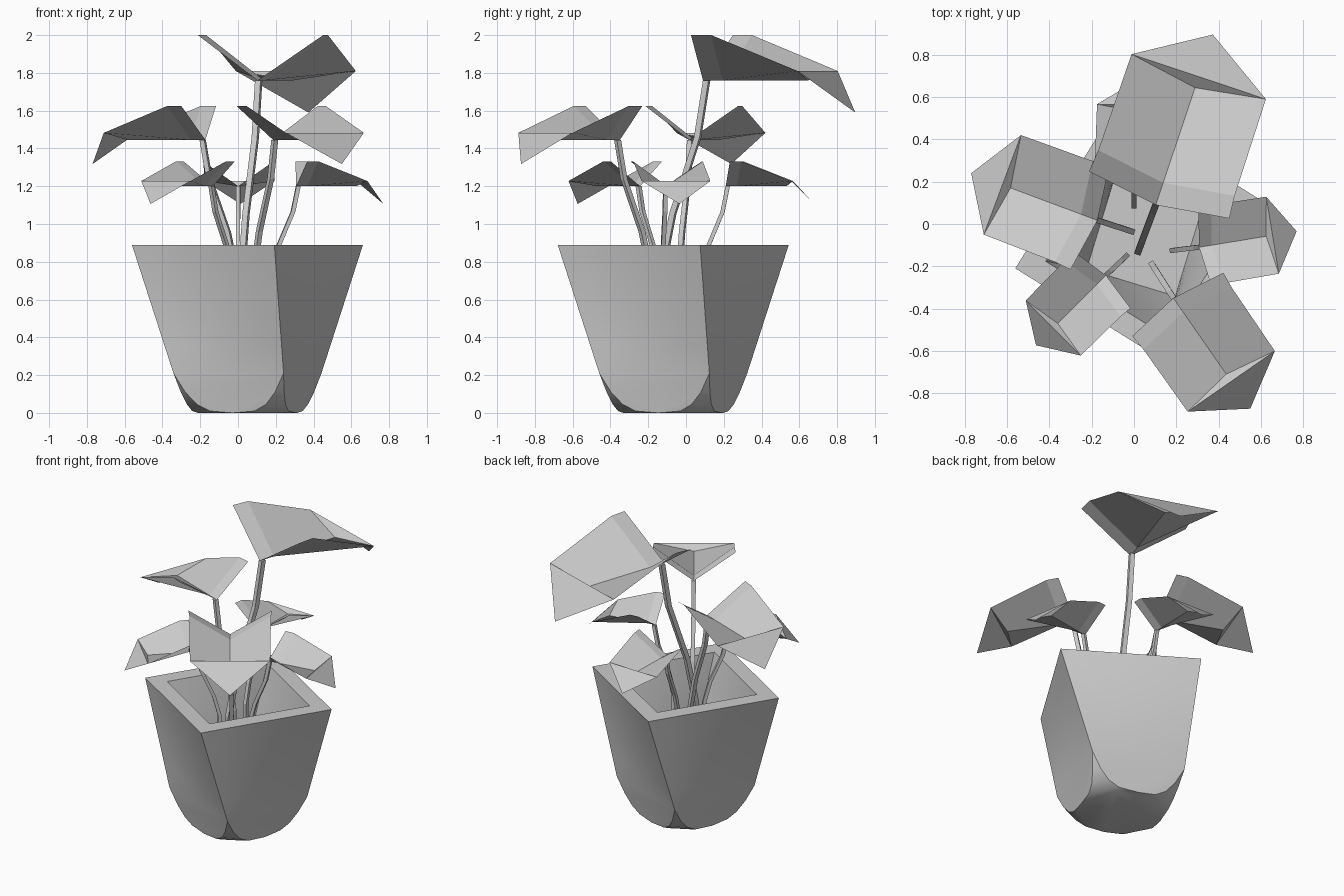
import bpy, bmesh, math
from mathutils import Vector

if "Cube" in bpy.data.objects:
    bpy.data.objects.remove(bpy.data.objects["Cube"])

CX, CY = 0.05, -0.0675   # pot axis


def finish(bm, name):
    bmesh.ops.recalc_face_normals(bm, faces=bm.faces)
    me = bpy.data.meshes.new(name)
    bm.to_mesh(me)
    bm.free()
    ob = bpy.data.objects.new(name, me)
    bpy.context.collection.objects.link(ob)
    return ob


def polar(r, deg, z):
    a = math.radians(deg)
    return Vector((CX + r * math.cos(a), CY + r * math.sin(a), z))


def square(bm, r, twist, z):
    return [bm.verts.new(polar(r, twist + 90 * i, z)) for i in range(4)]


def skin(bm, a, b):
    n = len(a)
    for i in range(n):
        bm.faces.new((a[i], a[(i + 1) % n], b[(i + 1) % n], b[i]))


# Pot foot: square corners rounding off into a circle
bm = bmesh.new()
square(bm, 0.436, 26, 0.21)
for r, spread, twist, z in ((0.382, 4, 26.5, 0.11), (0.335, 10, 27, 0.045), (0.295, 20, 27.5, 0.01)):
    for i in range(4):
        for s in (-1, 1):
            bm.verts.new(polar(r, twist + 90 * i + s * spread, z))
for i in range(12):
    bm.verts.new(polar(0.27, 28 + 15 + 30 * i, 0))
bmesh.ops.convex_hull(bm, input=bm.verts)
lid = [f for f in bm.faces if all(v.co.z > 0.2 for v in f.verts)]
lid_edges = [e for e in bm.edges if len(e.link_faces) == 2 and all(f in lid for f in e.link_faces)]
bmesh.ops.delete(bm, geom=lid, context='FACES_ONLY')
bmesh.ops.delete(bm, geom=lid_edges, context='EDGES')

# Pot body: straight-ruled twisted sides from the foot to the rim
CUTS, ROWS = 8, 5
bmesh.ops.subdivide_edges(bm, edges=[e for e in bm.edges if e.is_boundary], cuts=CUTS - 1)
ring = sorted([v for v in bm.verts if v.co.z > 0.2],
              key=lambda v: (math.atan2(v.co.y - CY, v.co.x - CX) - math.radians(25)) % (2 * math.pi))
low = [v.co.copy() for v in ring]
corner = [polar(0.628, 13.1 + 90 * i, 0.89) for i in range(4)]
high = [corner[i // CUTS].lerp(corner[(i // CUTS + 1) % 4], (i % CUTS) / CUTS) for i in range(4 * CUTS)]
for k in range(1, ROWS + 1):
    new = [bm.verts.new(p.lerp(q, k / ROWS)) for p, q in zip(low, high)]
    skin(bm, ring, new)
    ring = new

# Rim, inner walls and floor
inner = [polar(0.48, 13.1 + 90 * i, 0.89) for i in range(4)]
base = [polar(0.31, 28 + 90 * i, 0.25) for i in range(4)]


def along(c):
    return [c[i // CUTS].lerp(c[(i // CUTS + 1) % 4], (i % CUTS) / CUTS) for i in range(4 * CUTS)]


for k in range(ROWS + 1):
    new = [bm.verts.new(p.lerp(q, k / ROWS)) for p, q in zip(along(inner), along(base))]
    skin(bm, ring, new)
    ring = new
bm.faces.new(ring)
pot = finish(bm, "pot")
bpy.context.view_layer.objects.active = pot
pot.select_set(True)
bpy.ops.object.shade_smooth_by_angle(angle=math.radians(20))

# Leaf shape: along the midrib, sideways, up (right half, full size)
MID = [(0, 0), (0.11, 0), (0.585, 0)]
SIDE = [(0.05, 0.35, 0.24), (0.16, 0.34, 0.24), (0.64, 0.335, 0.05)]
TIP = (0.85, 0, -0.17)


def heading(deg):
    a = math.radians(deg)
    return Vector((math.cos(a), math.sin(a), 0)), Vector((math.sin(a), -math.cos(a), 0))


def make_leaf(name, at, deg, s):
    d, r = heading(deg)
    bm = bmesh.new()

    def vert(u, v, z):
        return bm.verts.new(Vector(at) + s * (d * u + r * v + Vector((0, 0, z))))
    mid = [vert(u, 0, z) for u, z in MID]
    sides = [[vert(u, k * v, z) for u, v, z in SIDE] for k in (1, -1)]
    for side in sides:
        for i in range(2):
            bm.faces.new((mid[i], mid[i + 1], side[i + 1], side[i]))
    fr, fl = sides[0][2], sides[1][2]
    bm.faces.new((mid[2], fr, fl))
    bm.faces.new((fr, vert(*TIP), fl))
    finish(bm, name)


def make_stem(name, base, at, deg, s):
    # square stem, upright in the pot and leaning outward above it
    bm = bmesh.new()
    rad = 0.009 + 0.013 * s
    end = Vector(at) + heading(deg)[0] * 0.02 * s
    z0 = 0.75
    path = [Vector((base[0], base[1], 0.25))]
    for h, f in ((0, 0), (0.3, 0.25), (0.7, 0.8), (1, 1)):
        path.append(Vector((base[0] + (end.x - base[0]) * f, base[1] + (end.y - base[1]) * f,
                            z0 + (end.z - z0) * h)))
    rings = []
    for p in path:
        rings.append([bm.verts.new(p + Vector((rad * math.cos(t), rad * math.sin(t), 0)))
                      for t in (math.radians(deg + 45 + 90 * k) for k in range(4))])
    for a, b in zip(rings, rings[1:]):
        skin(bm, a, b)
    bm.faces.new(rings[0])
    bm.faces.new(rings[-1])
    finish(bm, name)


# Plant: name, stem base, leaf attachment, heading, scale
PLANT = [
    ("tall", (0.02, -0.13), (0.103, 0.09, 1.76), 71.5, 1.0),
    ("left", (-0.01, -0.035), (-0.173, 0.017, 1.445), 159.5, 0.75),
    ("front_right", (0.085, -0.19), (0.186, -0.35, 1.445), -55.2, 0.75),
    ("right", (0.18, -0.125), (0.308, -0.11, 1.2), 9.3, 0.55),
    ("front_left", (-0.035, -0.15), (-0.133, -0.243, 1.2), 225, 0.55),
    ("back", (0.0, 0.085), (0.0, 0.21, 1.2), 88.5, 0.55),
]
for name, base, at, deg, s in PLANT:
    make_leaf(name + "_leaf", at, deg, s)
    make_stem(name + "_stem", base, at, deg, s)
